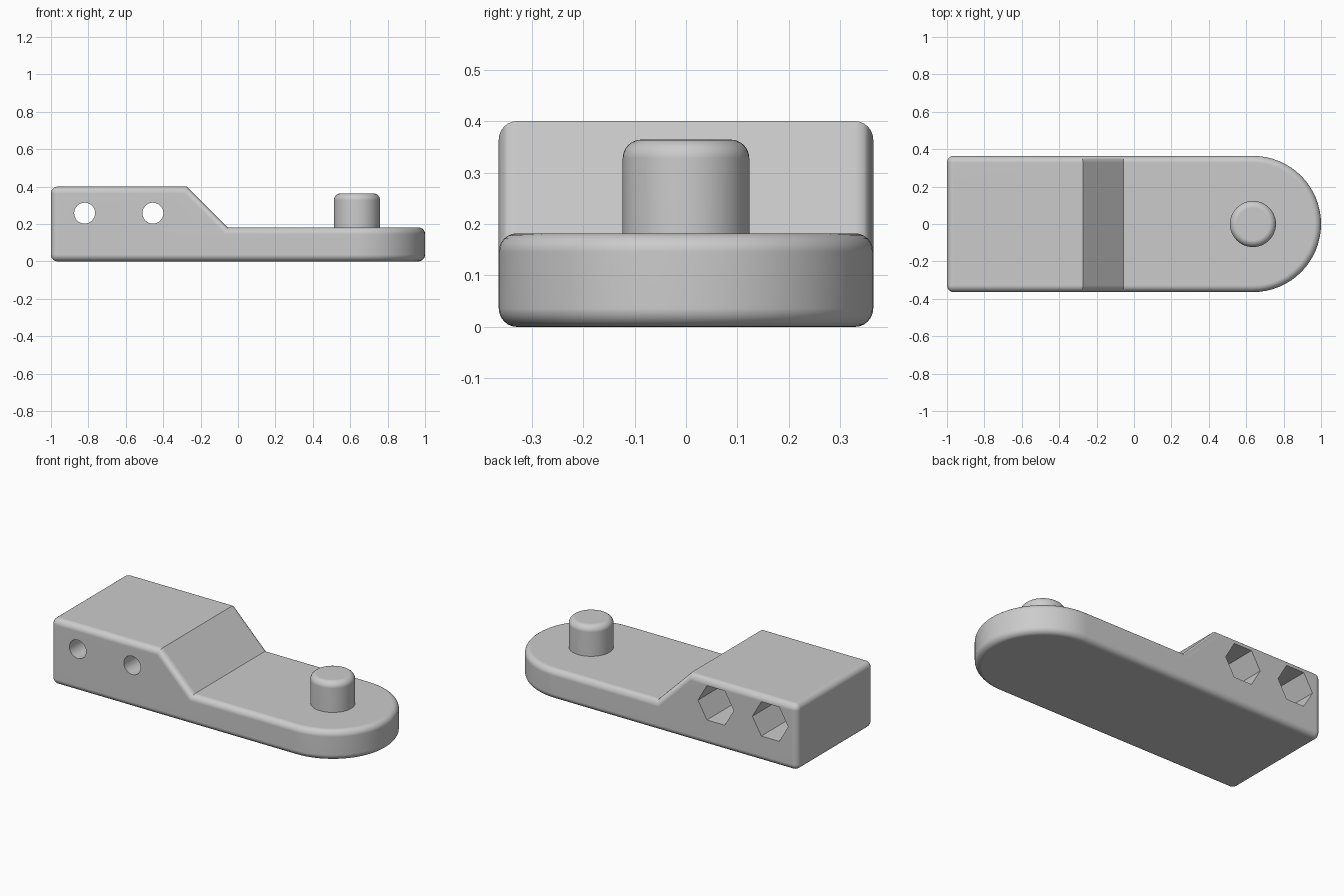
import bpy, bmesh, math
from mathutils import Matrix

cube = bpy.data.objects.get("Cube")
if cube:
    bpy.data.objects.remove(cube, do_unlink=True)

HALF = 0.364          # half width and nose radius
NOSE = 1 - HALF       # centre of the rounded end
PLATE = 0.182         # plate thickness
FILLET = 0.036

grey = bpy.data.materials.new("plain_grey")
grey.use_nodes = True
grey.diffuse_color = (0.6, 0.6, 0.6, 1)
grey.node_tree.nodes["Principled BSDF"].inputs["Base Color"].default_value = grey.diffuse_color


def make_object(name, bm):
    bmesh.ops.recalc_face_normals(bm, faces=bm.faces)
    mesh = bpy.data.meshes.new(name)
    bm.to_mesh(mesh)
    bm.free()
    mesh.materials.append(grey)
    obj = bpy.data.objects.new(name, mesh)
    bpy.context.collection.objects.link(obj)
    return obj


def make_active(obj):
    bpy.ops.object.select_all(action='DESELECT')
    obj.select_set(True)
    bpy.context.view_layer.objects.active = obj


def smooth(obj):
    make_active(obj)
    bpy.ops.object.shade_smooth_by_angle(angle=math.radians(30))
    mod = obj.modifiers.new("even_shading", 'WEIGHTED_NORMAL')
    mod.keep_sharp = True


def cylinder(bm, sides, radius, depth, matrix):
    return bmesh.ops.create_cone(bm, cap_ends=True, segments=sides, radius1=radius,
                                 radius2=radius, depth=depth, matrix=matrix)


# Body: stepped block running into a rounded plate
bm = bmesh.new()
STEPS = 32
angles = [math.pi * (i / STEPS - 0.5) for i in range(STEPS + 1)]
low, high = [[bm.verts.new((NOSE + HALF * math.cos(a), HALF * math.sin(a), z)) for a in angles]
             for z in (0, PLATE)]
step = [(-0.055, PLATE), (-0.273, 0.4), (-1, 0.4), (-1, 0)]
front, back = [[bm.verts.new((x, y, z)) for x, z in step] for y in (-HALF, HALF)]
for i in range(STEPS):
    bm.faces.new((low[i], low[i + 1], high[i + 1], high[i]))
for i in range(3):
    bm.faces.new((front[i], front[i + 1], back[i + 1], back[i]))
bm.faces.new(low + [back[3], front[3]])
bm.faces.new(high + [back[0], front[0]])
bm.faces.new([low[0], high[0]] + front)
bm.faces.new([low[-1], high[-1]] + back)
bmesh.ops.recalc_face_normals(bm, faces=bm.faces)
outer = [e for e in bm.edges if e.calc_face_angle_signed() > math.radians(60)]
bmesh.ops.bevel(bm, geom=outer, offset=FILLET, segments=6, profile=0.5, affect='EDGES')
body = make_object("body", bm)

# Cross holes with hexagonal nut pockets at the back
for x in (-0.82, -0.455):
    for sides, radius, y0, y1 in ((32, 0.056, -0.5, 0.3), (6, 0.12, 0.0, 0.5)):
        bm = bmesh.new()
        cylinder(bm, sides, radius, y1 - y0,
                 Matrix.Translation((x, (y0 + y1) / 2, 0.258)) @ Matrix.Rotation(math.pi / 2, 4, 'X'))
        # Keep a corner of the hexagon pointing along the length
        if sides == 6:
            corner = max(v.co.x for v in bm.verts)
            if corner < x + radius * 0.95:
                bmesh.ops.rotate(bm, verts=bm.verts, cent=(x, 0, 0.258),
                                 matrix=Matrix.Rotation(math.pi / 6, 3, 'Y'))
        cutter = make_object("hole_cutter", bm)
        cutter.hide_render = True
        mod = body.modifiers.new("hole", 'BOOLEAN')
        mod.operation = 'DIFFERENCE'
        mod.solver = 'EXACT'
        mod.object = cutter
        make_active(body)
        bpy.ops.object.modifier_apply(modifier=mod.name)
        bpy.data.objects.remove(cutter, do_unlink=True)
smooth(body)

# Pin: round post with a softened top rim
bm = bmesh.new()
TOP, FOOT = 0.364, 0.16
cylinder(bm, 48, 0.123, TOP - FOOT, Matrix.Translation((NOSE, 0, (TOP + FOOT) / 2)))
rim = [e for e in bm.edges if all(v.co.z > TOP - 0.001 for v in e.verts)]
bmesh.ops.bevel(bm, geom=rim, offset=FILLET, segments=6, profile=0.5, affect='EDGES')
smooth(make_object("pin", bm))
